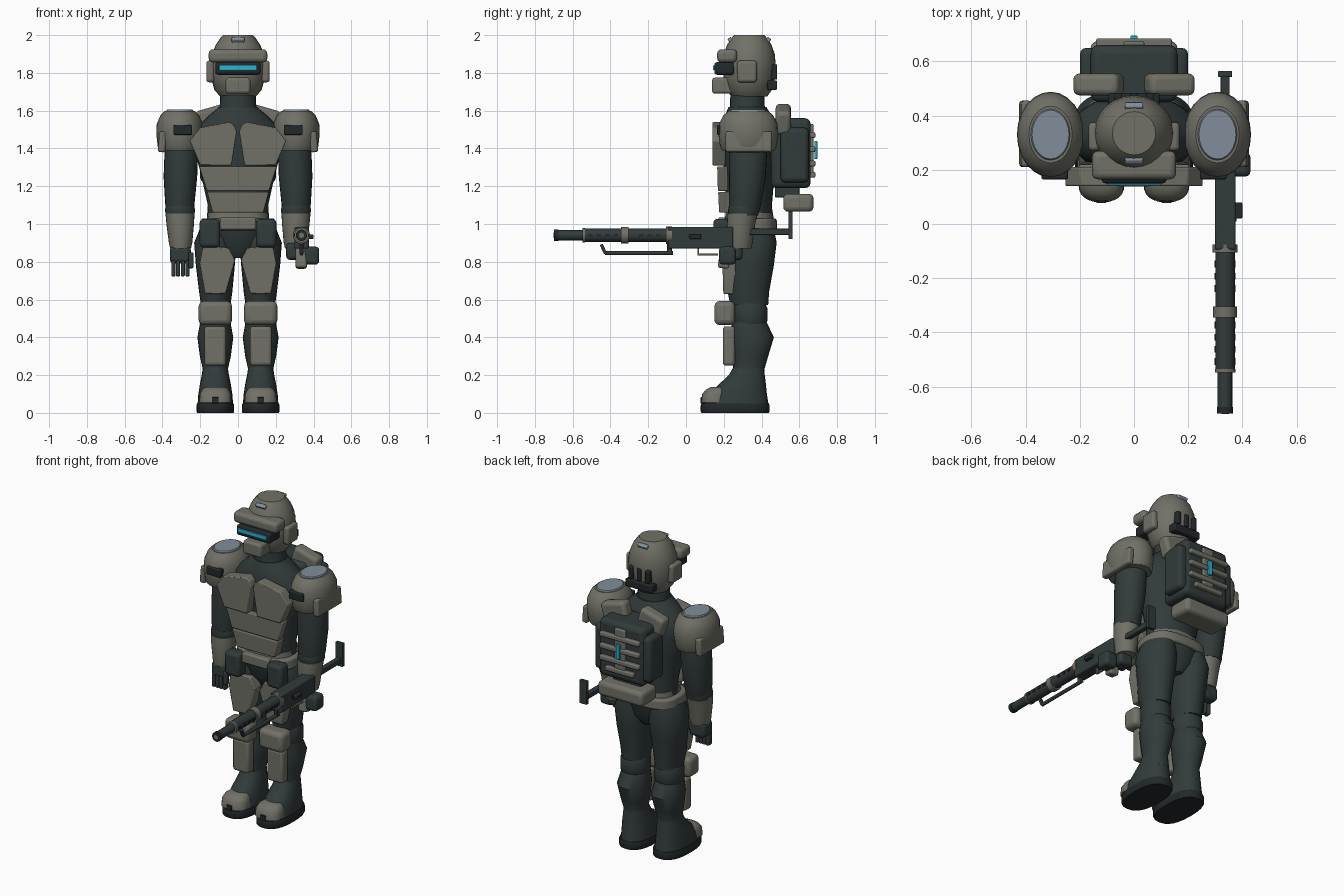
import bpy, bmesh, math
from mathutils import Matrix, Vector


def colour(name, r, g, b):
    m = bpy.data.materials.new(name)
    m.diffuse_color = (r, g, b, 1)
    return m


DARK = colour("dark_undersuit", 0.032, 0.043, 0.043)
GREY = colour("armour_grey", 0.165, 0.165, 0.138)
BLACK = colour("black_rubber", 0.016, 0.021, 0.023)
STEEL = colour("pale_blue_steel", 0.22, 0.27, 0.32)
GLOW = colour("cyan_glow", 0.02, 0.46, 0.66)


def finish(name, bm, mat, bevel=0, mirror=False, segs=3):
    bmesh.ops.recalc_face_normals(bm, faces=bm.faces)
    me = bpy.data.meshes.new(name)
    bm.to_mesh(me)
    bm.free()
    me.materials.append(mat)
    ob = bpy.data.objects.new(name, me)
    bpy.context.collection.objects.link(ob)
    if bevel:
        b = ob.modifiers.new("Bevel", 'BEVEL')
        b.width, b.segments, b.limit_method = bevel, segs, 'ANGLE'
    if mirror:
        ob.modifiers.new("Mirror", 'MIRROR')
    return ob


def box(name, mat, x, y, z, bevel=0.01, mirror=False, tilt=0, axis='Y'):
    """Rounded box from three (low, high) ranges, optionally tilted."""
    bm = bmesh.new()
    c = Vector([sum(r) / 2 for r in (x, y, z)])
    s = [r[1] - r[0] for r in (x, y, z)]
    m = Matrix.Translation(c) @ Matrix.Rotation(math.radians(tilt), 4, axis) @ Matrix.Diagonal((*s, 1))
    bmesh.ops.create_cube(bm, size=1, matrix=m)
    return finish(name, bm, mat, bevel, mirror)


def loft(name, mat, rings, axis='z', n=24, power=1.0, mirror=False, bevel=0):
    """Skin through ellipses (t, a, b, ra, rb) along z or y; power < 1 squares them off."""
    bm = bmesh.new()
    loops = []
    for t, a, b, ra, rb in rings:
        loop = []
        for i in range(n):
            q = 2 * math.pi * i / n
            c, s = math.cos(q), math.sin(q)
            u = a + ra * math.copysign(abs(c) ** power, c)
            v = b + rb * math.copysign(abs(s) ** power, s)
            loop.append(bm.verts.new((u, v, t) if axis == 'z' else (u, t, v)))
        loops.append(loop)
    for l0, l1 in zip(loops, loops[1:]):
        for i in range(n):
            j = (i + 1) % n
            bm.faces.new((l0[i], l0[j], l1[j], l1[i]))
    bm.faces.new(loops[0])
    bm.faces.new(loops[-1])
    return finish(name, bm, mat, bevel, mirror)


def plate(name, mat, outline, y0, y1, mirror=False, bevel=0.006, lean=0):
    """Front plate from an x-z outline; lean moves lower points backwards."""
    bm = bmesh.new()
    top = max(z for _, z in outline)
    f, b = [[bm.verts.new((x, y + lean * (top - z), z)) for x, z in outline] for y in (y0, y1)]
    bm.faces.new(f)
    bm.faces.new(b)
    for i in range(len(f)):
        j = (i + 1) % len(f)
        bm.faces.new((f[i], f[j], b[j], b[i]))
    return finish(name, bm, mat, bevel, mirror, 2)


# Head and helmet
H = 0.335
loft("helmet", GREY, [(1.675, 0, H, .095, .095), (1.71, 0, H, .125, .12), (1.77, 0, H, .142, .135),
                      (1.84, 0, H, .148, .14), (1.9, 0, H, .138, .135), (1.95, 0, H, .117, .117),
                      (1.985, 0, H, .093, .093), (2.0, 0, H, .08, .08)])
box("brow_guard", GREY, (-.155, .155), (.165, .27), (1.855, 1.925), .022)
box("visor_frame", BLACK, (-.12, .12), (.15, .26), (1.79, 1.857), .015)
box("visor_light", GLOW, (-.1, .1), (.143, .152), (1.815, 1.84), .002)
box("chin_guard", GREY, (-.065, .065), (.138, .26), (1.69, 1.775), .015)
box("ear_plate", GREY, (.125, .168), (.27, .375), (1.75, 1.865), .015, True)
box("helmet_rear_vent", BLACK, (-.095, .095), (.43, .483), (1.71, 1.76), .008)
for i in (-1, 0, 1):
    box("helmet_rear_slot", BLACK, (i * .06 - .014, i * .06 + .014), (.445, .483), (1.765, 1.845), .006)
for s in (-1, 1):
    box("helmet_lamp", STEEL, (-.034, .034), (H + s * .1 - .012, H + s * .1 + .012), (1.963, 1.987), .006,
        tilt=-s * 35, axis='X')
loft("neck", DARK, [(1.56, 0, .325, .11, .1), (1.62, 0, .325, .097, .092), (1.7, 0, .325, .093, .09)])

# Torso and chest armour
loft("torso", DARK, [(.95, 0, .34, .17, .125), (1.1, 0, .335, .16, .12), (1.28, 0, .335, .2, .135),
                     (1.42, 0, .335, .24, .145), (1.5, 0, .335, .23, .145), (1.57, 0, .33, .16, .125),
                     (1.62, 0, .325, .1, .1)], n=28)
plate("chest_plate", GREY, [(.018, 1.52), (.045, 1.54), (.2, 1.51), (.255, 1.44), (.2, 1.31), (.034, 1.31), (.006, 1.49)],
      .14, .21, True)
plate("upper_belly_plate", GREY, [(-.205, 1.305), (.205, 1.305), (.165, 1.175), (-.165, 1.175)], .165, .22, lean=.03)
plate("lower_belly_plate", GREY, [(-.163, 1.17), (.163, 1.17), (.135, 1.06), (-.135, 1.06)], .17, .24, lean=.05)
box("collar_pad", GREY, (.04, .215), (.475, .555), (1.49, 1.62), .022, True, 16)

# Hips and belt
loft("belt", GREY, [(.965, 0, .335, .2, .148), (1.03, 0, .335, .195, .145)], power=.7, bevel=.012)
loft("waist_rim", GREY, [(1.02, 0, .335, .165, .13), (1.06, 0, .335, .16, .125)], power=.8)
box("belt_buckle", GREY, (-.095, .095), (.17, .22), (.97, 1.035), .01)
box("belt_pouch", DARK, (.095, .203), (.145, .23), (.875, 1.027), .022, True)
loft("pelvis", DARK, [(.82, 0, .335, .05, .08), (.88, 0, .335, .15, .12), (.98, 0, .335, .195, .14)])

# Legs
loft("thigh", DARK, [(.57, .118, .335, .078, .1), (.64, .118, .33, .088, .11), (.78, .12, .34, .103, .125),
                     (.9, .12, .345, .112, .135), (.98, .11, .345, .09, .12)], mirror=True)
plate("thigh_plate", GREY, [(.05, .875), (.185, .885), (.203, .79), (.175, .63), (.065, .63), (.015, .81)],
      .19, .26, True, lean=.03)
loft("knee_joint", DARK, [(.465, .12, .34, .08, .08), (.49, .12, .34, .088, .092), (.55, .12, .34, .088, .092),
                          (.58, .12, .34, .08, .08)], mirror=True)
box("knee_guard", GREY, (.032, .208), (.15, .26), (.465, .592), .028, True)
loft("shin", DARK, [(.14, .12, .335, .075, .09), (.22, .12, .332, .064, .08), (.3, .12, .34, .082, .095),
                    (.4, .12, .35, .095, .115), (.48, .12, .335, .08, .092)], mirror=True)
box("shin_guard", GREY, (.064, .178), (.195, .26), (.25, .458), .016, True)

# Boots
loft("boot_sole", BLACK, [(0, .12, .26, .096, .178), (.008, .12, .26, .1, .182), (.04, .12, .26, .1, .182),
                          (.05, .12, .26, .096, .178)], power=.8, mirror=True)
loft("boot_upper", DARK, [(.045, .12, .265, .094, .172), (.1, .12, .273, .09, .155), (.15, .12, .298, .082, .125),
                          (.2, .12, .322, .072, .095), (.24, .12, .332, .066, .082)], power=.9, mirror=True)
loft("toe_cap", GREY, [(.055, .12, .15, .085, .069), (.1, .12, .155, .083, .069), (.125, .12, .165, .07, .058),
                       (.138, .12, .175, .05, .04)], power=.8, mirror=True)
box("toe_notch", BLACK, (.102, .138), (.077, .1), (.05, .083), .003, True)

# Arms and shoulders
loft("upper_arm", DARK, [(1.06, .308, .31, .07, .075), (1.1, .308, .312, .077, .085), (1.25, .305, .325, .089, .097),
                         (1.38, .3, .33, .089, .1), (1.48, .29, .33, .08, .09)], mirror=True)
loft("elbow", DARK, [(1.045, .307, .305, .074, .076), (1.07, .307, .305, .08, .083), (1.095, .307, .307, .076, .08)],
     mirror=True)
loft("forearm_guard", GREY, [(.87, .304, .285, .055, .06), (.9, .304, .287, .062, .066), (1.0, .306, .292, .073, .075),
                             (1.055, .307, .3, .077, .08)], mirror=True)
loft("shoulder_dome", GREY, [(1.39, .308, .33, .108, .14), (1.41, .308, .33, .117, .15), (1.47, .308, .33, .124, .158),
                             (1.53, .308, .33, .122, .155), (1.575, .308, .33, .103, .132), (1.598, .308, .33, .08, .105)],
     mirror=True)
loft("shoulder_cap", STEEL, [(1.595, .308, .33, .074, .096), (1.605, .308, .33, .068, .09)], mirror=True)
box("shoulder_side_plate", GREY, (.38, .42), (.21, .455), (1.38, 1.49), .012, True, -5)
box("shoulder_front_plate", BLACK, (.243, .342), (.165, .23), (1.472, 1.525), .007, True)

# Free hand
box("open_hand", DARK, (-.36, -.25), (.235, .335), (.79, .885), .022)
for i in range(4):
    x = -.342 + i * .025
    box("finger", DARK, (x - .011, x + .011), (.235, .275), (.722, .81), .008)
box("thumb", DARK, (-.262, -.235), (.215, .25), (.765, .85), .009)
# Gripping hand
box("gripping_hand", DARK, (.345, .43), (.175, .265), (.785, .88), .02)
box("gripping_palm", DARK, (.255, .35), (.2, .3), (.81, .9), .02)

# Backpack
box("backpack", DARK, (-.16, .16), (.45, .66), (1.19, 1.56), .03)
box("backpack_side_pod", DARK, (.13, .2), (.5, .65), (1.22, 1.51), .025, True)
box("backpack_spine", GREY, (-.038, .038), (.645, .675), (1.25, 1.53), .008)
for z in (1.47, 1.395, 1.32, 1.26):
    w = .14 if z > 1.3 else .1
    box("backpack_rib", GREY, (-w, w), (.65, .685), (z - .015, z + .015), .008)
box("backpack_light", GLOW, (-.013, .013), (.68, .695), (1.345, 1.44), .003)
box("bedroll", GREY, (-.16, .16), (.515, .675), (1.065, 1.16), .025)
box("bedroll_strut", DARK, (-.1, .1), (.47, .6), (1.14, 1.2), .01)

# Rifle
GX, GZ = .336, .94


def tube(name, mat, y0, y1, r, x=GX, z=GZ):
    return loft(name, mat, [(y0, x, z, r, r), (y1, x, z, r, r)], axis='y', n=16)


tube("muzzle", BLACK, -.7, -.675, .03)
tube("bore", GREY, -.702, -.69, .014)
tube("barrel", DARK, -.68, -.53, .027)
tube("barrel_shroud", DARK, -.545, -.09, .036)
tube("shroud_tip_ring", GREY, -.548, -.535, .038)
tube("shroud_middle_ring", GREY, -.345, -.305, .044)
tube("shroud_rear_ring", GREY, -.105, -.075, .046)
for i in range(9):
    y = -.52 + i * .045
    if not -.37 < y < -.29:
        for s in (-1, 1):
            box("cooling_slot", BLACK, (GX + s * .036 - .003, GX + s * .036 + .003), (y, y + .025), (.934, .946), 0)
box("receiver", DARK, (.298, .375), (-.095, .25), (.87, .985), .008)
box("ejection_port", BLACK, (.372, .379), (.01, .08), (.925, .945), 0)
box("charging_handle", BLACK, (.37, .4), (.02, .08), (.92, .945), .006)
box("stock_rod", DARK, (.32, .352), (.24, .56), (.942, .975), .004)
box("butt_plate", DARK, (.31, .362), (.542, .565), (.92, 1.07), .004)
box("pistol_grip", GREY, (.305, .365), (.175, .235), (.765, .88), .012, tilt=-8, axis='X')
box("trigger_guard", GREY, (.328, .345), (.06, .17), (.832, .843), .003)
box("trigger_guard_front", GREY, (.328, .345), (.06, .07), (.835, .875), .003)
tube("folded_bipod", DARK, -.43, -.07, .011, z=.846)
box("bipod_foot", DARK, (.325, .347), (-.446, -.429), (.84, .895), .004, tilt=25, axis='X')
box("bipod_mount", DARK, (.325, .347), (-.1, -.075), (.84, .91), .004)

# Smooth shading with crisp edges
for ob in bpy.context.scene.objects:
    ob.select_set(True)
    bpy.context.view_layer.objects.active = ob
bpy.ops.object.shade_smooth_by_angle(angle=math.radians(35))
